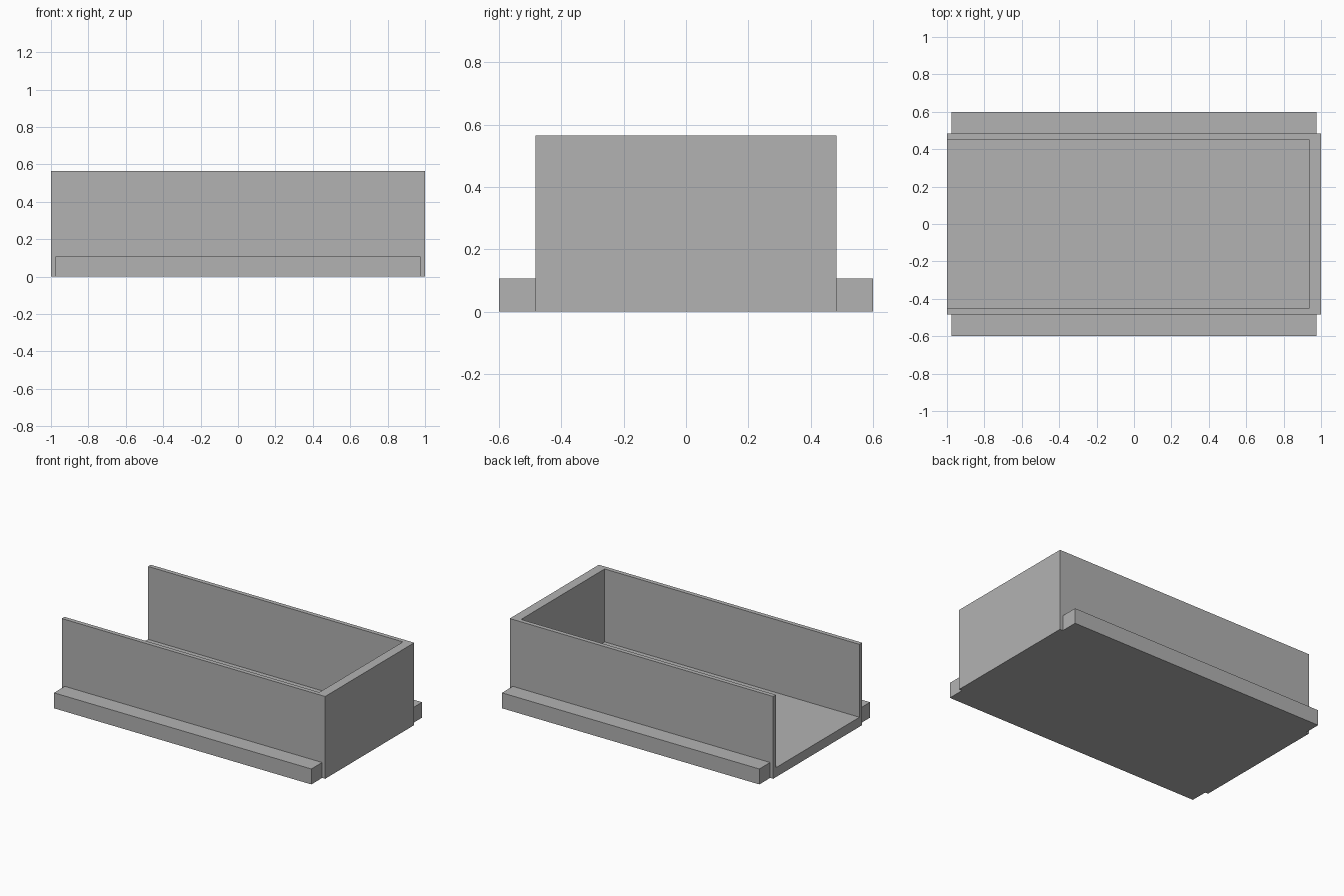
import bpy

if "Cube" in bpy.data.objects:
    bpy.data.objects.remove(bpy.data.objects["Cube"], do_unlink=True)

LENGTH, WIDTH, HEIGHT = 2.0, 0.966, 0.565
SIDE_WALL, END_WALL, FLOOR = 0.03, 0.065, 0.065
RAIL_X, RAIL_Y, RAIL_HEIGHT = 0.977, 0.6, 0.106

grey = bpy.data.materials.new("plain grey")
grey.use_nodes = True
grey.diffuse_color = (0.448, 0.448, 0.448, 1)
grey.node_tree.nodes["Principled BSDF"].inputs["Base Color"].default_value = grey.diffuse_color


def box(name, low, high):
    """Box between two opposite corners."""
    bpy.ops.mesh.primitive_cube_add(size=1)
    obj = bpy.context.object
    obj.name = name
    for v in obj.data.vertices:
        v.co = [high[i] if v.co[i] > 0 else low[i] for i in range(3)]
    obj.data.materials.append(grey)
    return obj


# Tray: solid block hollowed out, open at the top and the right end
half_x, half_y = LENGTH / 2, WIDTH / 2
tray = box("tray", (-half_x, -half_y, 0), (half_x, half_y, HEIGHT))
cutter = box("hollow_cutter", (-half_x - 1, SIDE_WALL - half_y, FLOOR),
             (half_x - END_WALL, half_y - SIDE_WALL, HEIGHT + 1))
cutter.hide_render = True
hollow = tray.modifiers.new("hollow", "BOOLEAN")
hollow.operation = "DIFFERENCE"
hollow.solver = "EXACT"
hollow.object = cutter
bpy.context.view_layer.objects.active = tray
bpy.ops.object.modifier_apply(modifier=hollow.name)
bpy.data.objects.remove(cutter, do_unlink=True)

# Low rails along both long sides
box("front_rail", (-RAIL_X, -RAIL_Y, 0), (RAIL_X, -half_y, RAIL_HEIGHT))
box("back_rail", (-RAIL_X, half_y, 0), (RAIL_X, RAIL_Y, RAIL_HEIGHT))
